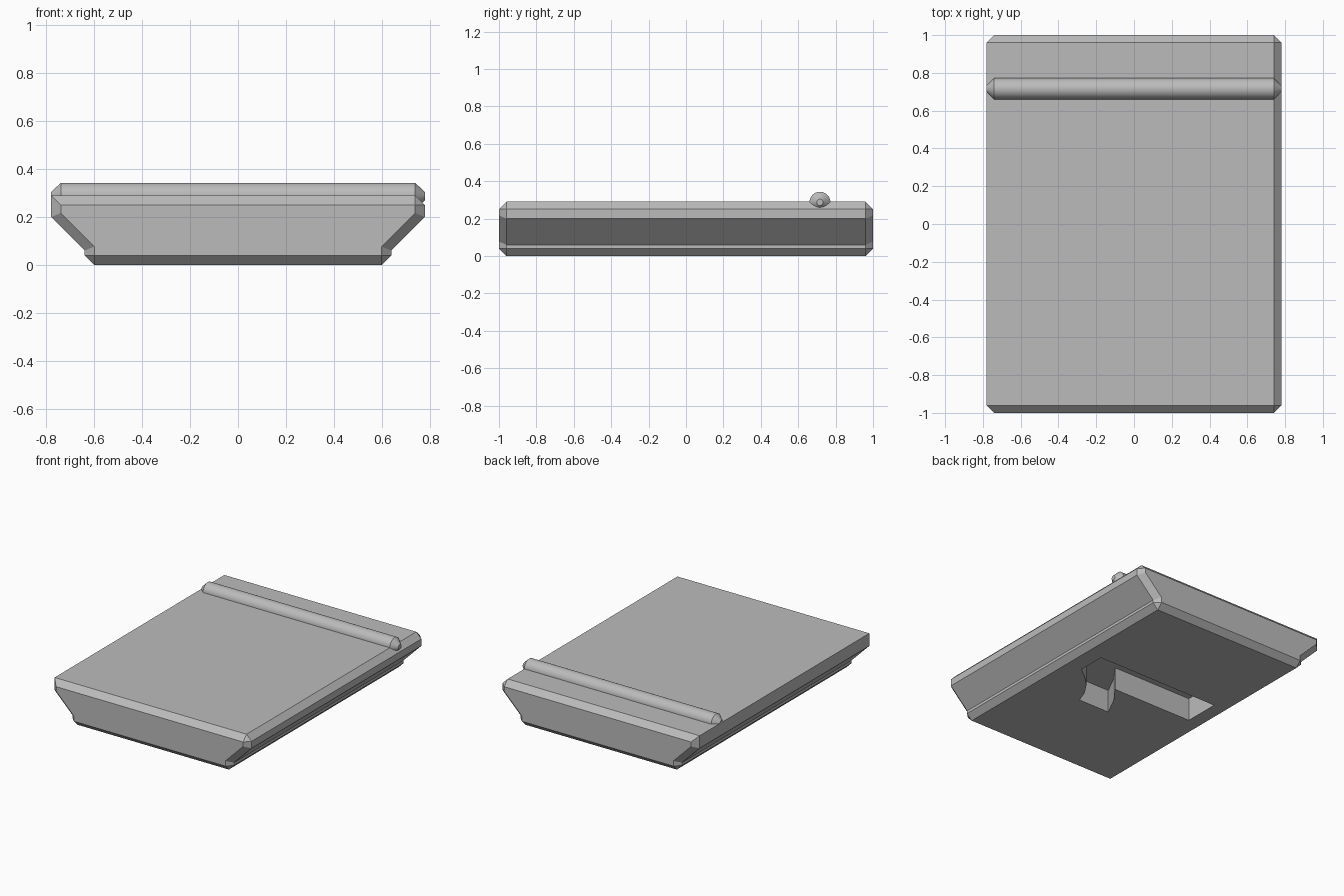
import bpy, bmesh, math

cube = bpy.data.objects.get("Cube")
if cube:
    bpy.data.objects.remove(cube, do_unlink=True)

grey = bpy.data.materials.new("plain grey")
grey.use_nodes = True
grey.diffuse_color = (0.5, 0.5, 0.5, 1)
grey.node_tree.nodes["Principled BSDF"].inputs["Base Color"].default_value = (0.5, 0.5, 0.5, 1)


def loft(name, rings):
    """Skin a closed solid through matching rings of points."""
    bm = bmesh.new()
    loops = [[bm.verts.new(p) for p in ring] for ring in rings]
    for a, b in zip(loops, loops[1:]):
        for i in range(len(a)):
            j = (i + 1) % len(a)
            bm.faces.new((a[i], a[j], b[j], b[i]))
    bm.faces.new(loops[0])
    bm.faces.new(loops[-1])
    bmesh.ops.remove_doubles(bm, verts=bm.verts, dist=0.0001)
    bmesh.ops.recalc_face_normals(bm, faces=bm.faces)
    mesh = bpy.data.meshes.new(name)
    bm.to_mesh(mesh)
    bm.free()
    mesh.materials.append(grey)
    obj = bpy.data.objects.new(name, mesh)
    bpy.context.collection.objects.link(obj)
    return obj


def activate(obj):
    bpy.ops.object.select_all(action='DESELECT')
    obj.select_set(True)
    bpy.context.view_layer.objects.active = obj


# Body: stepped cross-section with chamfered ends; one long top edge stays square
section = [(0.6, 0), (0.64, 0.04), (0.64, 0.06), (0.78, 0.2), (0.78, 0.25), (0.74, 0.29)]
inset = [(0.6, 0.04), (0.6, 0.04), (0.6, 0.077), (0.74, 0.217), (0.74, 0.25), (0.74, 0.25)]


def full(half, corner):
    mirrored = [(-x, z) for x, z in reversed(half[:4])]
    return half + [corner] + mirrored


outer = full(section, (-0.78, 0.29))
end = full(inset, (-0.74, 0.25))
body = loft("body", [[(x, y, z) for x, z in prof] for y, prof in
                     ((-1, end), (-0.96, outer), (0.96, outer), (1, end))])

# Bent slot sunk into the underside
slot = [(-0.5, 0.23), (-0.5, -0.03), (0.14, -0.03), (0.05, -0.15), (-0.02, -0.29),
        (0.23, -0.29), (0.26, -0.2), (0.32, -0.11), (0.39, -0.04), (0.48, 0.03), (0.48, 0.23)]
cutter = loft("slot_cutter", [[(x, y, z) for x, y in slot] for z in (-0.1, 0.165)])
cutter.hide_render = True
cut = body.modifiers.new("slot", 'BOOLEAN')
cut.operation = 'DIFFERENCE'
cut.solver = 'EXACT'
cut.object = cutter
activate(body)
bpy.ops.object.modifier_apply(modifier=cut.name)
bpy.data.objects.remove(cutter, do_unlink=True)

# Round cross bar with tapered tips
SIDES = 48
angles = [2 * math.pi * i / SIDES for i in range(SIDES)]
bar = loft("cross_bar", [[(x, 0.716 + r * math.cos(a), 0.287 + r * math.sin(a)) for a in angles]
                         for x, r in ((-0.78, 0.017), (-0.74, 0.056), (0.74, 0.056), (0.78, 0.017))])
activate(bar)
bpy.ops.object.shade_smooth_by_angle(angle=math.radians(30))
